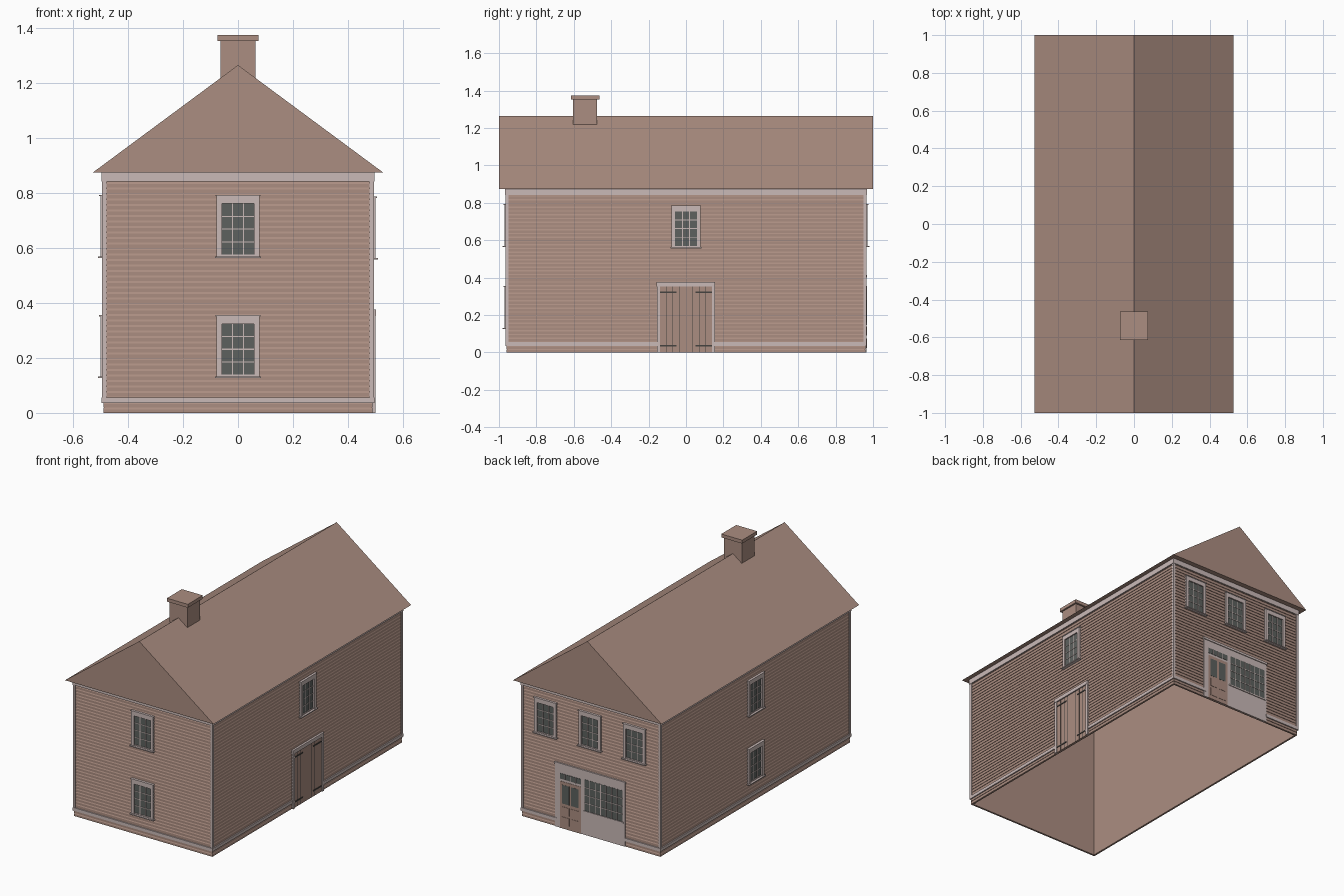
import bpy, bmesh, math
from mathutils import Matrix, Vector

cube = bpy.data.objects.get("Cube")
if cube:
    bpy.data.objects.remove(cube, do_unlink=True)


def material(name, rgb):
    m = bpy.data.materials.new(name)
    m.use_nodes = True
    m.diffuse_color = (*rgb, 1)
    m.node_tree.nodes["Principled BSDF"].inputs["Base Color"].default_value = (*rgb, 1)
    return m


MATS = [material("brown_wood", (0.41, 0.27, 0.22)),
        material("pale_trim", (0.59, 0.49, 0.475)),
        material("dark_glass", (0.11, 0.12, 0.112)),
        material("dark_iron", (0.06, 0.055, 0.05))]
WOOD, TRIM, GLASS, IRON = range(4)

# Wall planes: facing angle and distance from the centre
HX, HY = 0.49, 0.96
WALLS = {"front": (0, HY), "left": (90, HX), "back": (180, HY), "right": (270, HX)}


def box(bm, u0, u1, d0, d1, z0, z1, mat):
    """Box spanning u along the wall, d outward from it and z up."""
    size = Matrix.Diagonal((u1 - u0, d1 - d0, z1 - z0, 1))
    mid = Vector(((u0 + u1) / 2, -(d0 + d1) / 2, (z0 + z1) / 2))
    geo = bmesh.ops.create_cube(bm, size=1, matrix=Matrix.Translation(mid) @ size)
    for f in {f for v in geo["verts"] for f in v.link_faces}:
        f.material_index = mat


def finish(name, bm, wall=None):
    if wall:
        angle, dist = WALLS[wall]
        bm.transform(Matrix.Rotation(math.radians(angle), 4, "Z")
                     @ Matrix.Translation((0, -dist, 0)))
    bmesh.ops.recalc_face_normals(bm, faces=bm.faces)
    mesh = bpy.data.meshes.new(name)
    bm.to_mesh(mesh)
    bm.free()
    for m in MATS:
        mesh.materials.append(m)
    obj = bpy.data.objects.new(name, mesh)
    bpy.context.collection.objects.link(obj)


def panes(bm, u0, u1, z0, z1, cols, rows, bar, d):
    """Glass sheet with glazing bars."""
    box(bm, u0, u1, -0.01, d, z0, z1, GLASS)
    for i in range(1, cols):
        u = u0 + (u1 - u0) * i / cols
        box(bm, u - bar, u + bar, 0, d + 0.002, z0, z1, TRIM)
    for i in range(1, rows):
        z = z0 + (z1 - z0) * i / rows
        box(bm, u0, u1, 0, d + 0.002, z - bar, z + bar, TRIM)


# Clapboard walls: hollow, open below, with a lapped outer profile
bm = bmesh.new()
board, count, lap, thick = 0.02, 43, 0.003, 0.012
profile = []
for i in range(count):
    z = i * board
    profile += [(z, 0), (z + 0.013, 0), (z + board, lap)]
profile += [(0.875, lap), (0.875, thick), (0, thick)]
rings = []
for z, inset in profile:
    x, y = HX - inset, HY - inset
    rings.append([bm.verts.new((sx * x, sy * y, z))
                  for sx, sy in ((-1, -1), (1, -1), (1, 1), (-1, 1))])
for a, b in zip(rings, rings[1:] + rings[:1]):
    for k in range(4):
        n = (k + 1) % 4
        bm.faces.new((a[k], a[n], b[n], b[k]))
finish("clapboard_walls", bm)

# Corner boards
bm = bmesh.new()
for sx in (-1, 1):
    for sy in (-1, 1):
        x, y = sx * 0.487, sy * 0.957
        box(bm, x - 0.008, x + 0.008, -y - 0.008, -y + 0.008, 0.036, 0.875, TRIM)
finish("corner_boards", bm)

# Base rail and eaves frieze around the house, broken at the two entrances
GAPS = {"left": 0.15, "back": 0.24}
for wall, (angle, dist) in WALLS.items():
    half = (HX if dist == HY else HY) + 0.006
    bm = bmesh.new()
    gap = GAPS.get(wall, 0)
    for a, b in ((-half, -gap), (gap, half)):
        box(bm, a, b, -0.01, 0.006, 0.036, 0.056, TRIM)
    box(bm, -half, half, -0.01, 0.007, 0.842, 0.875, TRIM)
    finish(wall + "_wall_rails", bm, wall)

# Gable roof
bm = bmesh.new()
ends = [[bm.verts.new((x, y, z)) for x, z in ((-0.527, 0.875), (0.527, 0.875), (0, 1.265))]
        for y in (-1, 1)]
for e in ends:
    bm.faces.new(e)
for k in range(3):
    n = (k + 1) % 3
    bm.faces.new((ends[0][k], ends[0][n], ends[1][n], ends[1][k]))
finish("roof", bm)

# Chimney with cap
bm = bmesh.new()
box(bm, -0.063, 0.063, 0.475, 0.603, 1.21, 1.353, WOOD)
box(bm, -0.074, 0.074, 0.463, 0.614, 1.353, 1.375, WOOD)
finish("chimney", bm)


def window(name, wall, u, z):
    """Sash window; z is the top of its sill."""
    bm = bmesh.new()
    for s in (-1, 1):
        a, b = sorted((s * 0.058, s * 0.078))
        box(bm, u + a, u + b, -0.01, 0.011, z, z + 0.219, TRIM)
    box(bm, u - 0.058, u + 0.058, -0.01, 0.011, z + 0.192, z + 0.219, TRIM)
    box(bm, u - 0.058, u + 0.058, -0.01, 0.006, z, z + 0.007, TRIM)
    box(bm, u - 0.081, u + 0.081, -0.01, 0.015, z + 0.219, z + 0.224, TRIM)
    box(bm, u - 0.084, u + 0.084, -0.01, 0.02, z - 0.006, z, TRIM)
    panes(bm, u - 0.058, u + 0.058, z + 0.007, z + 0.192, 3, 4, 0.002, 0.003)
    finish(name, bm, wall)


LOW, HIGH = 0.132, 0.569
for wall in ("front", "right"):
    window(wall + "_lower_window", wall, 0, LOW)
    window(wall + "_upper_window", wall, 0, HIGH)
window("left_upper_window", "left", 0, HIGH - 0.006)
for i in range(3):
    window(f"back_upper_window_{i + 1}", "back", -0.32 + i * 0.315, HIGH)

# Plank double door on the left wall
bm = bmesh.new()
box(bm, -0.139, 0.139, -0.01, 0.004, 0, 0.352, WOOD)
box(bm, -0.158, 0.155, -0.01, 0.012, 0.352, 0.376, TRIM)
for s in (-1, 1):
    a, b = sorted((s * 0.139, s * 0.155))
    box(bm, a, b, -0.01, 0.01, 0, 0.352, TRIM)
    for g in (0.037, 0.07, 0.105):
        box(bm, s * g - 0.0015, s * g + 0.0015, 0.003, 0.0045, 0, 0.352, IRON)
    a, b = sorted((s * 0.052, s * 0.139))
    for z in (0.036, 0.322):
        box(bm, a, b, 0.003, 0.007, z - 0.004, z + 0.004, IRON)
finish("plank_double_door", bm, "left")

# Shopfront on the back wall: surround, cornice, display window, door
bm = bmesh.new()
box(bm, -0.253, 0.243, -0.01, 0.004, 0, 0.4, TRIM)
box(bm, -0.256, 0.246, -0.01, 0.009, 0.4, 0.415, TRIM)
panes(bm, -0.045, 0.225, 0.155, 0.355, 7, 4, 0.002, 0.005)
box(bm, -0.053, 0.233, 0, 0.009, 0.147, 0.155, TRIM)
finish("shopfront", bm, "back")

bm = bmesh.new()
box(bm, -0.218, -0.07, 0, 0.006, 0, 0.3, WOOD)
panes(bm, -0.218, -0.07, 0.315, 0.35, 4, 1, 0.002, 0.006)
for c in (-0.177, -0.111):
    box(bm, c - 0.026, c + 0.026, 0, 0.007, 0.16, 0.28, GLASS)
    for z in (0.025, 0.09):
        box(bm, c - 0.026, c + 0.026, 0, 0.008, z, z + 0.05, WOOD)
finish("shop_door", bm, "back")
